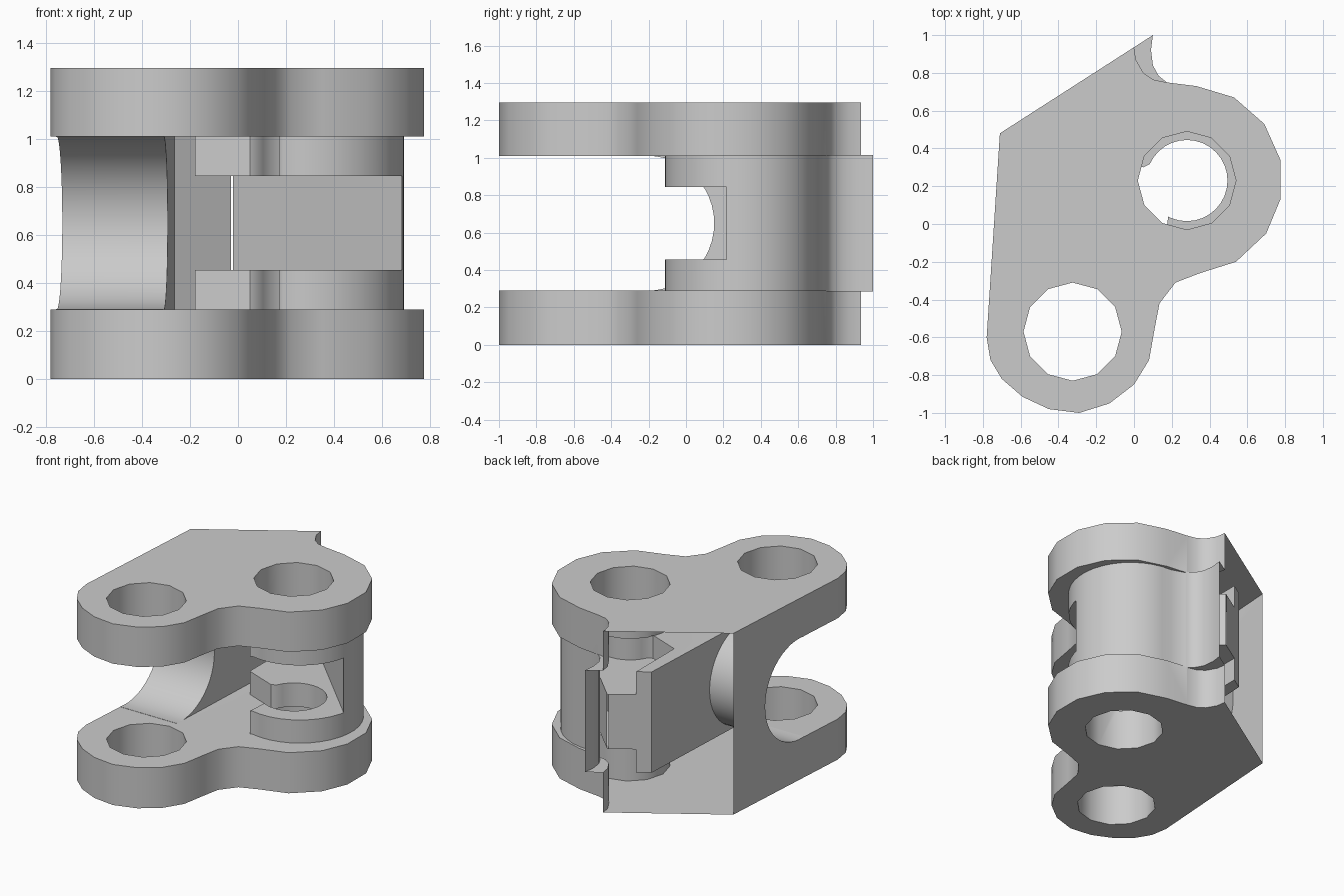
import bpy
import bmesh
from math import sin, cos, radians, pi
from mathutils import Vector

cube = bpy.data.objects.get("Cube")
if cube:
    bpy.data.objects.remove(cube, do_unlink=True)

grey = bpy.data.materials.new("plain_grey")
grey.use_nodes = True
COLOUR = (0.6, 0.6, 0.6, 1)
grey.diffuse_color = COLOUR
grey.node_tree.nodes["Principled BSDF"].inputs["Base Color"].default_value = COLOUR

HEIGHT = 1.295
LOW, HIGH = 0.29, 1.01          # inner faces of the two plates
LAP = 0.004                     # overlap between joined parts
SLOPE = 0.642


def rear(x):
    """Point on the slanted rear plane."""
    return (x, 0.48 + SLOPE * (x + 0.71))


def arc(cx, cy, r, start, end, n):
    steps = [radians(start + (end - start) * i / n) for i in range(n + 1)]
    return [(cx + r * cos(a), cy + r * sin(a)) for a in steps]


def prism(name, outline, z0, z1):
    """Extrude a flat outline from z0 to z1."""
    bm = bmesh.new()
    face = bm.faces.new([bm.verts.new((x, y, z0)) for x, y in outline])
    top = bmesh.ops.extrude_face_region(bm, geom=[face])["geom"]
    verts = [v for v in top if isinstance(v, bmesh.types.BMVert)]
    bmesh.ops.translate(bm, verts=verts, vec=(0, 0, z1 - z0))
    bmesh.ops.recalc_face_normals(bm, faces=bm.faces)
    mesh = bpy.data.meshes.new(name)
    bm.to_mesh(mesh)
    bm.free()
    mesh.materials.append(grey)
    obj = bpy.data.objects.new(name, mesh)
    bpy.context.collection.objects.link(obj)
    return obj


def activate(obj):
    bpy.ops.object.select_all(action="DESELECT")
    obj.select_set(True)
    bpy.context.view_layer.objects.active = obj


def combine(target, other, operation):
    """Boolean the other object into the target and remove it."""
    other.hide_render = True
    mod = target.modifiers.new("join", "BOOLEAN")
    mod.operation = operation
    mod.solver = "EXACT"
    mod.object = other
    activate(target)
    bpy.ops.object.modifier_apply(modifier=mod.name)
    bpy.data.objects.remove(other, do_unlink=True)


def circle(cx, cy, r, n):
    return arc(cx, cy, r, 90, 450 - 360 / n, n - 1)


# Plates: two-lobed outline with a notch by the rear tip
plate_outline = [
    (-0.71, 0.48), rear(0), (0.01, 0.87), (0.05, 0.80), (0.10, 0.765),
    (0.17, 0.75), (0.33, 0.73), (0.53, 0.67), (0.69, 0.53), (0.775, 0.34),
    (0.775, 0.13), (0.70, -0.05), (0.54, -0.20), (0.35, -0.26), (0.22, -0.31),
    (0.135, -0.42), (0.11, -0.55), (0.08, -0.72), (0, -0.85), (-0.13, -0.95),
    (-0.29, -1), (-0.45, -0.98), (-0.59, -0.915), (-0.70, -0.82),
    (-0.76, -0.72), (-0.78, -0.60)]


def plate(name, z0, z1):
    obj = prism(name, plate_outline, z0, z1)
    for cx, cy in ((-0.325, -0.57), (0.28, 0.23)):
        combine(obj, prism("hole_cutter", circle(cx, cy, 0.26, 12), z0 - 0.1, z1 + 0.1),
                "DIFFERENCE")
    return obj


body = plate("link_body", 0, LOW)
upper_plate = plate("upper_plate", HIGH, HEIGHT)

# Side web with a round saddle cut along x
web = prism("side_web", [(-0.71, 0.48), rear(-0.265), (-0.31, -0.25),
                         (-0.71 - 0.07 * 0.73 / 1.08, -0.25)], LOW - LAP, HIGH + LAP)
saddle = prism("saddle_cutter", circle(0, 0, 0.361, 48), -1, 1)
saddle.rotation_euler = (0, pi / 2, 0)
saddle.location = (-0.5, -0.21, (LOW + HIGH) / 2)
bpy.context.view_layer.update()
combine(web, saddle, "DIFFERENCE")

# Knuckle: open ring with a hooked rear tip
knuckle_outline = (
    [rear(-0.18), rear(0.10), (0.09, 0.92), (0.10, 0.84), (0.13, 0.785), (0.18, 0.745)]
    + arc(0.28, 0.30, 0.412, 90, -103, 20) + [(0.17, -0.11), (0.18, 0.04)]
    + arc(0.28, 0.23, 0.215, -112, 156, 24) + [(0.05, 0.30), (-0.18, 0.39)])
knuckle = prism("knuckle", knuckle_outline, LOW - LAP, HIGH + LAP)

# Diagonal slot that splits the knuckle into two ears
combine(knuckle, prism("slot_cutter", [(-0.4, 1.3), (1.3, -0.4), (-0.4, -0.4)], 0.455, 0.845),
        "DIFFERENCE")

for part in (upper_plate, web, knuckle):
    combine(body, part, "UNION")

# The slanted rear is left open
normal = Vector((-SLOPE, 1, 0)).normalized()
origin = Vector((*rear(0), 0))
bm = bmesh.new()
bm.from_mesh(body.data)
bm.normal_update()
open_faces = [f for f in bm.faces if abs(f.normal.dot(normal)) > 0.99
              and abs((f.calc_center_median() - origin).dot(normal)) < 0.01]
bmesh.ops.delete(bm, geom=open_faces, context="FACES")

# Thin rear wall closing the gap between web and knuckle
for x0, x1, z0, z1 in ((-0.265, -0.18, LOW, HIGH), (-0.18, -0.03, 0.455, 0.845)):
    corners = [(x0, z0), (x1, z0), (x1, z1), (x0, z1)]
    bm.faces.new([bm.verts.new((*rear(x), z)) for x, z in corners])
bm.to_mesh(body.data)
bm.free()

activate(body)
bpy.ops.object.shade_smooth_by_angle(angle=radians(35))
